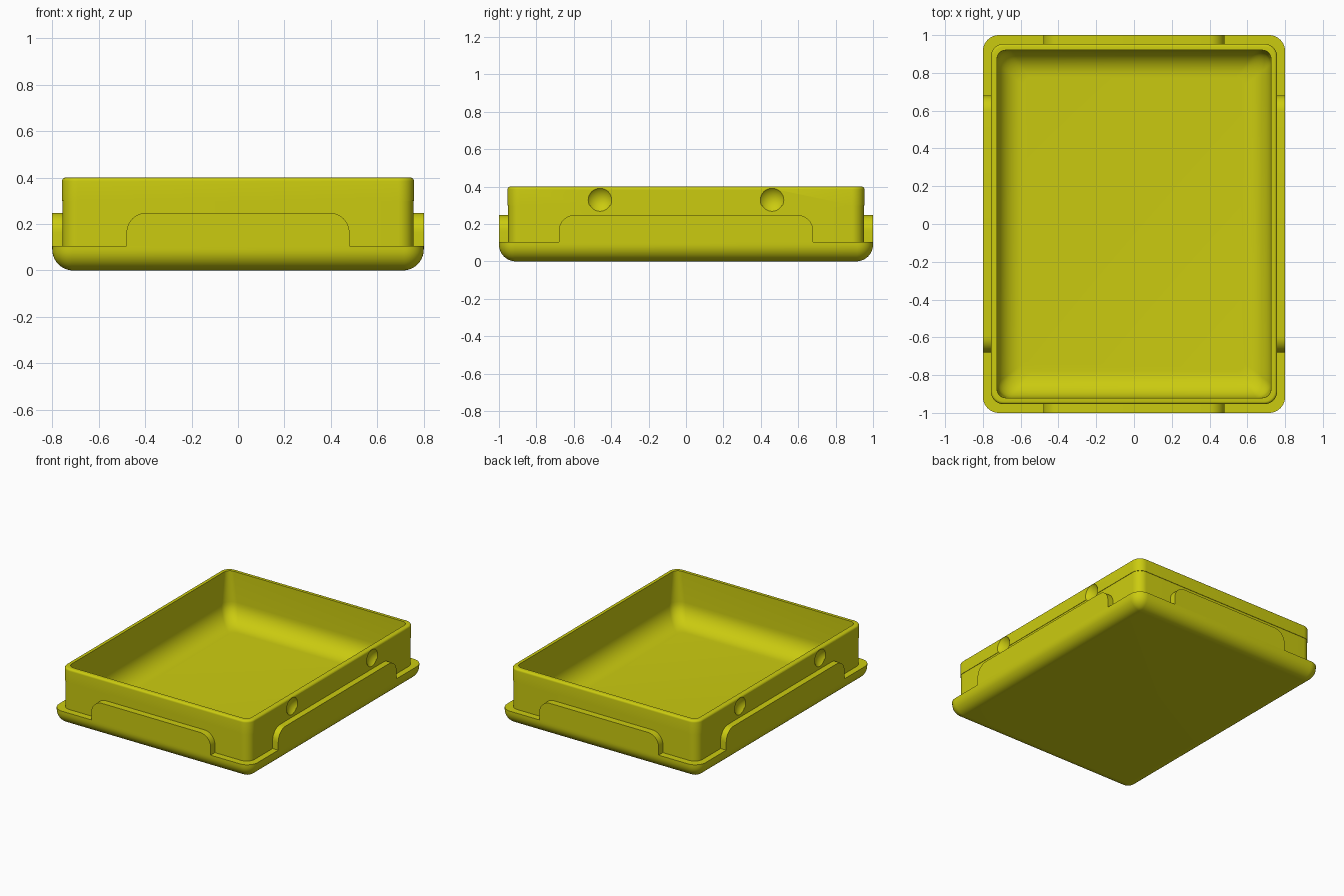
import bpy, bmesh, math
from mathutils import Vector

if "Cube" in bpy.data.objects:
    bpy.data.objects.remove(bpy.data.objects["Cube"])

yellow = bpy.data.materials.new("olive yellow")
yellow.diffuse_color = (0.6, 0.6, 0.005, 1)
yellow.use_nodes = True
yellow.node_tree.nodes["Principled BSDF"].inputs["Base Color"].default_value = yellow.diffuse_color


def finish(bm, name):
    bmesh.ops.recalc_face_normals(bm, faces=bm.faces)
    me = bpy.data.meshes.new(name)
    bm.to_mesh(me)
    bm.free()
    me.materials.append(yellow)
    ob = bpy.data.objects.new(name, me)
    bpy.context.collection.objects.link(ob)
    return ob


def activate(ob):
    bpy.ops.object.select_all(action='DESELECT')
    ob.select_set(True)
    bpy.context.view_layer.objects.active = ob


def ring(bm, hx, hy, r, z, n=10):
    """Rounded rectangle of vertices at height z."""
    out = []
    for k, (sx, sy) in enumerate([(1, 1), (-1, 1), (-1, -1), (1, -1)]):
        for i in range(n + 1):
            a = math.pi / 2 * (k + i / n)
            out.append(bm.verts.new((sx * (hx - r) + r * math.cos(a),
                                     sy * (hy - r) + r * math.sin(a), z)))
    return out


# Tray section from the underside, over the rim and down to the floor
STEPS = 10
arc = [math.pi / 2 * i / STEPS for i in range(STEPS + 1)]
section = []                                    # half x, half y, corner radius, z
for a in arc:                                   # rounded base edge
    d = 0.09 * (1 - math.sin(a))
    section.append((0.8 - d, 1.0 - d, max(0.085 - d, 0.012), 0.09 * (1 - math.cos(a))))
section += [(0.8, 1.0, 0.085, 0.105), (0.755, 0.951, 0.065, 0.105),
            (0.755, 0.951, 0.065, 0.30), (0.758, 0.954, 0.068, 0.30)]
for a in arc[::2]:                              # rounded top edge
    d = 0.015 * (1 - math.cos(a))
    section.append((0.758 - d, 0.954 - d, 0.068 - d, 0.385 + 0.015 * math.sin(a)))
section.append((0.725, 0.92, 0.045, 0.40))
for a in arc:                                   # inside wall into floor curve
    d = 0.14 * (1 - math.cos(a))
    section.append((0.725 - d, 0.92 - d, 0.075 - d * 0.2, 0.18 - 0.14 * math.sin(a)))

bm = bmesh.new()
rings = [ring(bm, *s) for s in section]
for lo, hi in zip(rings, rings[1:]):
    for i in range(len(lo)):
        j = (i + 1) % len(lo)
        bm.faces.new((lo[i], lo[j], hi[j], hi[i]))
bm.faces.new(rings[0])
bm.faces.new(rings[-1])
tray = finish(bm, "tray")

# Shallow round dimples in the long sides
rim, depth = 0.063, 0.028
rad = (rim ** 2 + depth ** 2) / (2 * depth)
bm = bmesh.new()
for sx in (-1, 1):
    for sy in (-1, 1):
        made = bmesh.ops.create_uvsphere(bm, u_segments=48, v_segments=32, radius=rad)
        bmesh.ops.translate(bm, verts=made["verts"],
                            vec=Vector((sx * (0.758 + rad - depth), sy * 0.46, 0.328)))
cutter = finish(bm, "dimple_cutter")
cutter.hide_render = True
cutter.hide_viewport = True
mod = tray.modifiers.new("dimples", 'BOOLEAN')
mod.operation = 'DIFFERENCE'
mod.solver = 'EXACT'
mod.object = cutter
activate(tray)
bpy.ops.object.modifier_apply(modifier=mod.name)
bpy.ops.object.shade_smooth_by_angle(angle=math.radians(35))


def tab(name, half, inner, outer, turn):
    """Raised side panel with rounded upper corners, standing on the ledge."""
    z0, z1, r = 0.105, 0.248, 0.085
    pts = [(half, z0)]
    pts += [(half - r + r * math.cos(a), z1 - r + r * math.sin(a)) for a in arc]
    pts += [(-x, z) for x, z in reversed(pts)]
    bm = bmesh.new()
    face = bm.faces.new([bm.verts.new((x, -outer, z)) for x, z in pts])
    ext = bmesh.ops.extrude_face_region(bm, geom=[face], use_keep_orig=True)
    bmesh.ops.translate(bm, vec=(0, outer - inner, 0),
                        verts=[v for v in ext["geom"] if isinstance(v, bmesh.types.BMVert)])
    ob = finish(bm, name)
    ob.rotation_euler.z = turn
    activate(ob)
    bpy.ops.object.shade_smooth_by_angle(angle=math.radians(35))


# One panel on each side
tab("front_tab", 0.48, 0.937, 1.0, 0)
tab("back_tab", 0.48, 0.937, 1.0, math.pi)
tab("right_tab", 0.68, 0.74, 0.8, math.pi / 2)
tab("left_tab", 0.68, 0.74, 0.8, -math.pi / 2)
